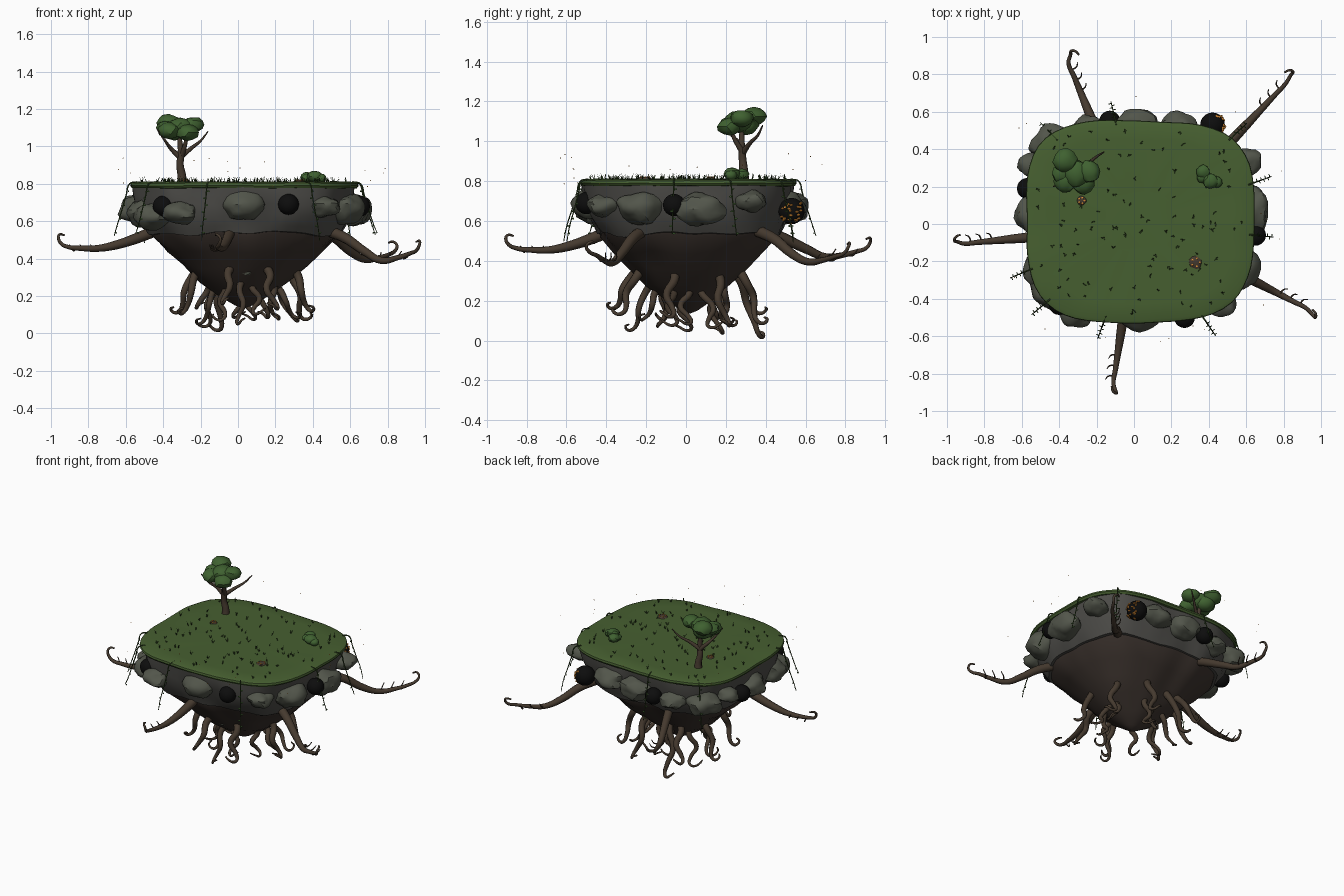
import bpy, bmesh, math, random
from mathutils import Vector, Matrix, noise

if "Cube" in bpy.data.objects:
    bpy.data.objects.remove(bpy.data.objects["Cube"])

random.seed(7)
TAU = math.tau

def mat(name, r, g, b):
    m = bpy.data.materials.new(name)
    m.diffuse_color = (r, g, b, 1)
    m.use_nodes = True
    m.node_tree.nodes["Principled BSDF"].inputs["Base Color"].default_value = m.diffuse_color
    return m

GRASS = mat("grass", .062, .115, .03)
BLADE = mat("blade", .03, .06, .015)
ROCK = mat("rock", .075, .073, .066)
STONE = mat("mossy_stone", .085, .092, .07)
SOIL = mat("soil", .045, .033, .027)
BARK = mat("bark", .06, .042, .028)
LEAF = mat("leaf", .05, .12, .03)
BLACK = mat("cave_black", .004, .004, .004)
EMBER = mat("ember", .8, .3, .04)

def finish(bm, name, material, angle=None):
    me = bpy.data.meshes.new(name)
    bmesh.ops.recalc_face_normals(bm, faces=bm.faces)
    bm.to_mesh(me)
    bm.free()
    me.materials.append(material)
    if angle:
        for p in me.polygons:
            p.use_smooth = True
        me.set_sharp_from_angle(angle=math.radians(angle))
    ob = bpy.data.objects.new(name, me)
    bpy.context.collection.objects.link(ob)
    return ob

def outline(t, s=1, n=3.4):
    """Rounded square plan of the island, scaled by s."""
    c, d = math.cos(t), math.sin(t)
    k = (abs(c) ** n + abs(d) ** n) ** (-1 / n)
    k *= 1 + .012 * math.sin(3 * t + 1)
    return Vector((.03 + .61 * s * k * c, .015 + .54 * s * k * d, 0))

def loft(name, profile, material, wobble=0, angle=40):
    """Profile rows are (z, scale, squareness)."""
    bm = bmesh.new()
    N, rings = 72, []
    for z, s, n in profile:
        ring = []
        for i in range(N):
            p = outline(TAU * i / N, s, n)
            p.z = z
            p += noise.noise_vector(p * 6) * wobble * min(1, s * 2)
            ring.append(bm.verts.new(p))
        rings.append(ring)
    for a, b in zip(rings, rings[1:]):
        for i in range(N):
            j = (i + 1) % N
            bm.faces.new((a[i], a[j], b[j], b[i]))
    bm.faces.new(rings[0])
    bm.faces.new(rings[-1])
    return finish(bm, name, material, angle)

def tubes(name, paths, depth, material, res=2):
    """Tapered tubes; each path is a list of (x, y, z, radius)."""
    cu = bpy.data.curves.new(name, 'CURVE')
    cu.dimensions, cu.resolution_u = '3D', 5
    cu.bevel_depth, cu.bevel_resolution, cu.use_fill_caps = depth, res, True
    for path in paths:
        sp = cu.splines.new('BEZIER')
        sp.bezier_points.add(len(path) - 1)
        for bp, p in zip(sp.bezier_points, path):
            bp.co, bp.radius = p[:3], p[3]
            bp.handle_left_type = bp.handle_right_type = 'AUTO'
    tmp = bpy.data.objects.new(name, cu)
    bpy.context.collection.objects.link(tmp)
    dg = bpy.context.evaluated_depsgraph_get()
    me = bpy.data.meshes.new_from_object(tmp.evaluated_get(dg))
    bpy.data.objects.remove(tmp)
    me.materials.clear()
    me.materials.append(material)
    for p in me.polygons:
        p.use_smooth = True
    bpy.context.collection.objects.link(bpy.data.objects.new(name, me))

def blobs(name, items, material, rough=0, sub=2, angle=40):
    """Icospheres: (centre, (tangent, radial, height) radii, z rotation)."""
    bm = bmesh.new()
    for c, r, rot in items:
        m = Matrix.Translation(c) @ Matrix.Rotation(rot, 4, 'Z') @ Matrix.Diagonal((*r, 1))
        vs = bmesh.ops.create_icosphere(bm, subdivisions=sub, radius=1)['verts']
        for v in vs:
            v.co *= 1 + rough * noise.noise(v.co * 1.4 + Vector(c) * 9)
            v.co = m @ v.co
    return finish(bm, name, material, angle)

# island body: turf, rock wall, soil cone
loft("turf", [(.812, .3, 3), (.811, .8, 3.4), (.81, .965, 3.4), (.803, .995, 3.4),
              (.79, 1.0, 3.4), (.778, .985, 3.4), (.775, .93, 3.4)], GRASS, .005)
loft("rock_wall", [(.785, .97, 3.4), (.74, .965, 3.4), (.69, .95, 3.4), (.63, .92, 3.3),
                   (.57, .87, 3.1), (.535, .84, 3), (.53, .7, 3)], ROCK, .022)
loft("soil_cone", [(.56, .83, 3), (.52, .81, 2.9), (.44, .67, 2.7), (.36, .54, 2.5),
                   (.28, .40, 2.2), (.21, .24, 2), (.15, .08, 2), (.135, .01, 2)], SOIL, .02)

# boulders set in the rim
def facing(x, y):
    return math.atan2(y ** 3 / .54 ** 4, x ** 3 / .61 ** 4) + math.pi / 2

rocks = [(.03, -.485, .69, .12), (-.31, -.46, .64, .09), (-.46, -.35, .63, .11), (.46, -.41, .68, .08),
         (.58, -.23, .67, .12), (.64, .07, .66, .12), (.59, .33, .70, .08), (.24, .51, .68, .10),
         (.02, .53, .67, .11), (-.25, .49, .65, .09), (-.45, .44, .65, .11), (-.54, .05, .66, .11),
         (-.50, -.24, .64, .11), (-.54, .31, .69, .07)]
blobs("rim_boulders", [((x, y, z), (r, .088, r * .68), facing(x, y)) for x, y, z, r in rocks],
      STONE, .28, 3, 30)
blobs("cone_stone", [((.05, -.23, .33), (.035, .03, .02), 0), ((.2, .2, .34), (.035, .03, .02), 1)],
      STONE, .3, 2, 30)

# dark cave mouths with embers in the back one
caves = [(-.13, .55, .66), (.42, .53, .65), (.65, -.06, .68), (.27, -.50, .69), (-.40, -.43, .68), (-.57, .19, .66)]
blobs("cave_mouths", [(c, (.056,) * 3 if c[0] != .42 else (.066,) * 3, 0) for c in caves], BLACK, 0, 3)
embers = []
for i in range(26):
    d = Vector((random.uniform(.1, 1), random.uniform(-.6, .7), random.uniform(-.6, .5))).normalized()
    embers.append((Vector(caves[1]) + d * .064, (.012, .008, .007), random.random() * 3))
blobs("cave_embers", embers, EMBER, 0, 1)

# five long side roots with hooked, upturned tips: start, end, tip, height, dip
side, twigs = [], []
ends = [((-.44, -.06), (-.91, -.105), (-.96, -.09), .455, 0), ((-.16, .40), (-.35, .86), (-.335, .925), .44, .02),
        ((.44, .36), (.81, .75), (.85, .815), .415, .02), ((.48, -.22), (.92, -.45), (.97, -.50), .42, .03),
        ((-.04, -.38), (-.11, -.85), (-.095, -.905), .455, 0)]
for a, b, tip, zl, dip in ends:
    a, b, tip = Vector(a), Vector(b), Vector(tip)
    d = (b - a).normalized()
    s = Vector((-d.y, d.x)) * (1 if b.x > 0 else -1)
    path = [(*a.lerp(b, t), z, r) for t, z, r in
            [(0, .55, 1.1), (.22, .508, 1), (.45, zl + .018, .85), (.65, zl - dip, .66), (.85, zl - dip / 2, .5)]]
    path += [(*b, zl + .008, .4), (*b.lerp(tip, .7), zl + .025, .34), (*tip, zl + .055, .28),
             (*(tip + s * .02 - d * .01), zl + .075, .24), (*(tip + s * .03 - d * .035), zl + .07, .18)]
    side.append(path)
    for k, t in enumerate((.68, .8, .92)):
        p = a.lerp(b, t)
        q, e = p + s * .03 + d * .005, p + s * .045 + d * .025
        twigs.append([(*p, zl - dip * .7, 1), (*q, zl - .012, .8), (*e, zl + .02, .5)])
tubes("side_roots", side, .028, BARK)
tubes("side_root_twigs", twigs, .005, BARK, 1)

# hanging roots with curled ends
hang = []
def hanging(ang, r0, z0, r1, z1, w):
    c = Vector((.04, .015, 0))
    d, s = Vector((math.cos(ang), math.sin(ang), 0)), Vector((-math.sin(ang), math.cos(ang), 0))
    k = random.choice((-1, 1)) * random.uniform(.8, 1.8)
    h = z0 - z1
    pts = [(r0, 0, z0, 1.15), (r0 + (r1 - r0) * .45, .012, z0 - h * .25, 1),
           (r0 + (r1 - r0) * .75, -.014, z0 - h * .55, .85), (r1 - .015, .012, z1 + h * .2, .66),
           (r1 + .005, .022, z1 + .015, .52), (r1 + .03, .01, z1 + .005, .42),
           (r1 + .045, -.012, z1 + .025, .34), (r1 + .025, -.028, z1 + .035, .24)]
    hang.append([(*(c + d * a + s * b * k).xy, z, r * w) for a, b, z, r in pts])

for i in range(8):
    hanging(TAU * (i + .62) / 8 + random.uniform(-.15, .15), .25, .37, random.uniform(.33, .42),
            random.uniform(.07, .16), 1.1)
for i in range(10):
    hanging(TAU * i / 10 + random.uniform(-.25, .25), random.uniform(.11, .19), .29,
            random.uniform(.16, .28), random.uniform(.015, .10), .9)
hanging(2.0, .2, .40, .37, .012, 1.15)
tubes("hanging_roots", hang, .020, BARK)

# tree: trunk, three limbs, leaf clumps
tubes("tree_trunk", [
    [(-.30, .29, .79, 1.3), (-.30, .29, .84, 1.05), (-.31, .285, .90, .9), (-.305, .28, .96, .8), (-.315, .28, 1.06, .5)],
    [(-.31, .285, .94, .7), (-.25, .32, .99, .5), (-.20, .36, 1.03, .32), (-.16, .385, 1.08, .15)],
    [(-.31, .285, .94, .7), (-.36, .27, .99, .5), (-.39, .23, 1.03, .32), (-.43, .20, 1.09, .15)],
    [(-.30, .28, .95, .7), (-.28, .24, 1.02, .5), (-.27, .22, 1.08, .3)]], .022, BARK)
clumps = [(-.37, .34, 1.125, .065), (-.31, .27, 1.10, .075), (-.24, .28, 1.115, .06), (-.37, .23, 1.085, .062),
          (-.27, .22, 1.075, .062), (-.34, .30, 1.08, .065), (-.39, .27, 1.10, .05)]
blobs("tree_leaves", [((x, y, z), (r, r, r * .72), x * 9) for x, y, z, r in clumps], LEAF, .15, 2, 30)
bush = [(.37, .28, .835, .038), (.41, .23, .838, .042), (.44, .225, .83, .033), (.365, .25, .83, .03)]
blobs("bush", [((x, y, z), (r, r, r * .75), 0) for x, y, z, r in bush], LEAF, .15, 2, 30)

# vines draped over the rim, with side leaves
vines, leaves = [], []
for x, y in [(-.43, .47), (-.1, .555), (.53, .47), (.64, .22), (.645, -.06), (.38, -.515), (-.16, -.52),
             (-.47, -.42), (-.57, -.25)]:
    o = Vector((x - .03, y, 0)).normalized()
    s = Vector((-o.y, o.x, 0))
    p = Vector((x, y, 0))
    pts = [(-.03, .81), (.01, .80), (.03, .74), (.055, .66), (.085, .57), (.10, .50 + random.uniform(-.03, .04))]
    vines.append([(*(p + o * a).xy, z, 1 - .1 * i) for i, (a, z) in enumerate(pts)])
    for i in range(7):
        q = p + o * (.02 + i * .012) + Vector((0, 0, .76 - i * .037))
        leaves.append((q + s * .008 * (-1) ** i, (.010, .003, .005), math.atan2(s.y, s.x)))
tubes("vines", vines, .0045, BLADE, 1)
blobs("vine_leaves", leaves, LEAF, 0, 1)

# grass tufts on top
bm = bmesh.new()
for _ in range(100):
    p = outline(random.random() * TAU, math.sqrt(random.random()) * .92)
    for k in range(4):
        a = random.random() * TAU
        d = Vector((math.cos(a), math.sin(a), 0))
        s = Vector((-d.y, d.x, 0)) * .003
        b = p + Vector((0, 0, .808))
        tip = b + d * random.uniform(.008, .018) + Vector((0, 0, random.uniform(.018, .034)))
        bm.faces.new([bm.verts.new(v) for v in (b - s, b + s, tip)])
finish(bm, "grass_tufts", BLADE)

# two small ember mounds and drifting specks
mounds = [(-.28, .125, .026), (.33, -.205, .036)]
blobs("mounds", [((x, y, .81), (r, r, .012), 0) for x, y, r in mounds], BARK, .3, 2)
blobs("mound_embers", [((x + r * .6 * math.cos(a), y + r * .6 * math.sin(a), .82), (.006, .006, .004), 0)
                       for x, y, r in mounds for a in (0, 1.3, 2.5, 3.8, 5)], EMBER, 0, 1)
specks = []
for _ in range(20):
    p = outline(random.random() * TAU, random.uniform(1.05, 1.25))
    p.z = random.uniform(.72, .95)
    specks.append((p, (.003,) * 3, 0))
blobs("drifting_specks", specks, EMBER, 0, 1)
